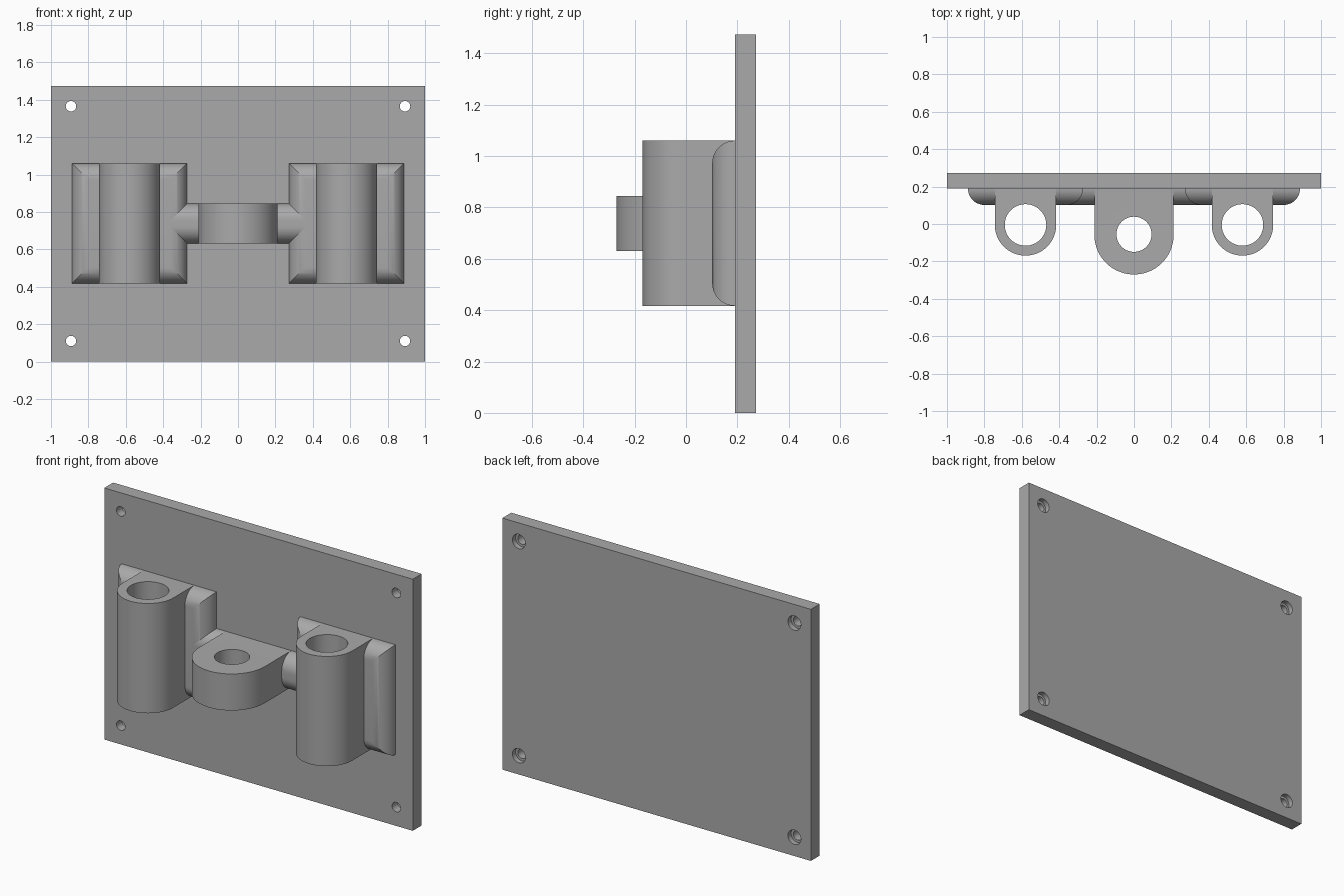
import bpy, bmesh
from math import sin, cos, pi
from mathutils import Vector

cube = bpy.data.objects.get("Cube")
if cube:
    bpy.data.objects.remove(cube, do_unlink=True)

grey = bpy.data.materials.new("plain grey")
grey.use_nodes = True
grey.diffuse_color = (0.4, 0.4, 0.4, 1)
grey.node_tree.nodes["Principled BSDF"].inputs["Base Color"].default_value = (0.4, 0.4, 0.4, 1)

WALL = 0.19     # front face of the plate
BACK = 0.272    # rear face of the plate
ROUND = 0.088   # edge radius and depth of the pads


def make(name, bm):
    bmesh.ops.recalc_face_normals(bm, faces=bm.faces)
    mesh = bpy.data.meshes.new(name)
    bm.to_mesh(mesh)
    bm.free()
    mesh.materials.append(grey)
    ob = bpy.data.objects.new(name, mesh)
    bpy.context.collection.objects.link(ob)
    return ob


def prism(name, outline, direction):
    bm = bmesh.new()
    face = bm.faces.new([bm.verts.new(p) for p in outline])
    result = bmesh.ops.extrude_face_region(bm, geom=[face])
    verts = [g for g in result["geom"] if isinstance(g, bmesh.types.BMVert)]
    bmesh.ops.translate(bm, verts=verts, vec=Vector(direction))
    return make(name, bm)


def upright_bore(x, y, r, z0, z1):
    ring = [(x + r * cos(2 * pi * i / 64), y + r * sin(2 * pi * i / 64), z0) for i in range(64)]
    return prism("bore_cutter", ring, (0, 0, z1 - z0))


def wall_bore(x, z, r, y0, y1):
    ring = [(x + r * cos(2 * pi * i / 32), y0, z + r * sin(2 * pi * i / 32)) for i in range(32)]
    return prism("screw_cutter", ring, (0, y1 - y0, 0))


def lug(name, x, y, r, z0, z1):
    """Round-nosed block running straight back to the plate."""
    nose = [(x - r * cos(pi * i / 40), y - r * sin(pi * i / 40), z0) for i in range(41)]
    return prism(name, nose + [(x + r, WALL, z0), (x - r, WALL, z0)], (0, 0, z1 - z0))


def pad(name, x, z, half_x, half_z, round_x=True, steps=14):
    """Raised pad lofted from rectangles so its rounded edges mitre."""
    bm = bmesh.new()
    rings = []
    for i in range(steps + 1):
        t = pi / 2 * i / steps
        inset = ROUND * (1 - cos(t))
        a, b = half_x - inset * round_x, half_z - inset
        rings.append([bm.verts.new((x + sx * a, WALL - ROUND * sin(t), z + sz * b))
                      for sx, sz in ((-1, -1), (1, -1), (1, 1), (-1, 1))])
    for lo, hi in zip(rings, rings[1:]):
        for k in range(4):
            n = (k + 1) % 4
            bm.faces.new((lo[k], lo[n], hi[n], hi[k]))
    bm.faces.new(rings[0])
    bm.faces.new(rings[-1])
    return make(name, bm)


def combine(ob, tool, operation):
    mod = ob.modifiers.new("combine", 'BOOLEAN')
    mod.operation, mod.solver, mod.object = operation, 'EXACT', tool
    select(ob)
    bpy.ops.object.modifier_apply(modifier=mod.name)
    bpy.data.objects.remove(tool, do_unlink=True)


def select(ob):
    bpy.ops.object.select_all(action='DESELECT')
    ob.select_set(True)
    bpy.context.view_layer.objects.active = ob


parts = []

# Back plate with four screw holes, counterbored from behind
plate = prism("back_plate", [(-1, WALL, 0), (1, WALL, 0), (1, WALL, 1.474), (-1, WALL, 1.474)],
              (0, BACK - WALL, 0))
for x in (-0.893, 0.893):
    for z in (0.11, 1.365):
        combine(plate, wall_bore(x, z, 0.028, WALL - 0.1, BACK + 0.1), 'DIFFERENCE')
        combine(plate, wall_bore(x, z, 0.042, BACK - 0.03, BACK + 0.1), 'DIFFERENCE')
parts.append(plate)

# Tall side sockets on mitred pads
for side, x in (("left", 0.58), ("right", -0.58)):
    socket = lug(side + "_socket", x, -0.005, 0.164, 0.417, 1.06)
    combine(socket, pad("pad", x, 0.7385, 0.308, 0.3215), 'UNION')
    combine(socket, upright_bore(x, -0.005, 0.111, 0.2, 1.3), 'DIFFERENCE')
    parts.append(socket)

# Short central eye with a rounded bar reaching both pads
eye = lug("center_eye", 0, -0.058, 0.212, 0.631, 0.845)
combine(eye, pad("bar", 0, 0.738, 0.358, 0.107, round_x=False), 'UNION')
combine(eye, upright_bore(0, -0.055, 0.094, 0.4, 1.1), 'DIFFERENCE')
parts.append(eye)

for ob in parts:
    select(ob)
    bpy.ops.object.shade_smooth_by_angle(angle=pi / 6)
